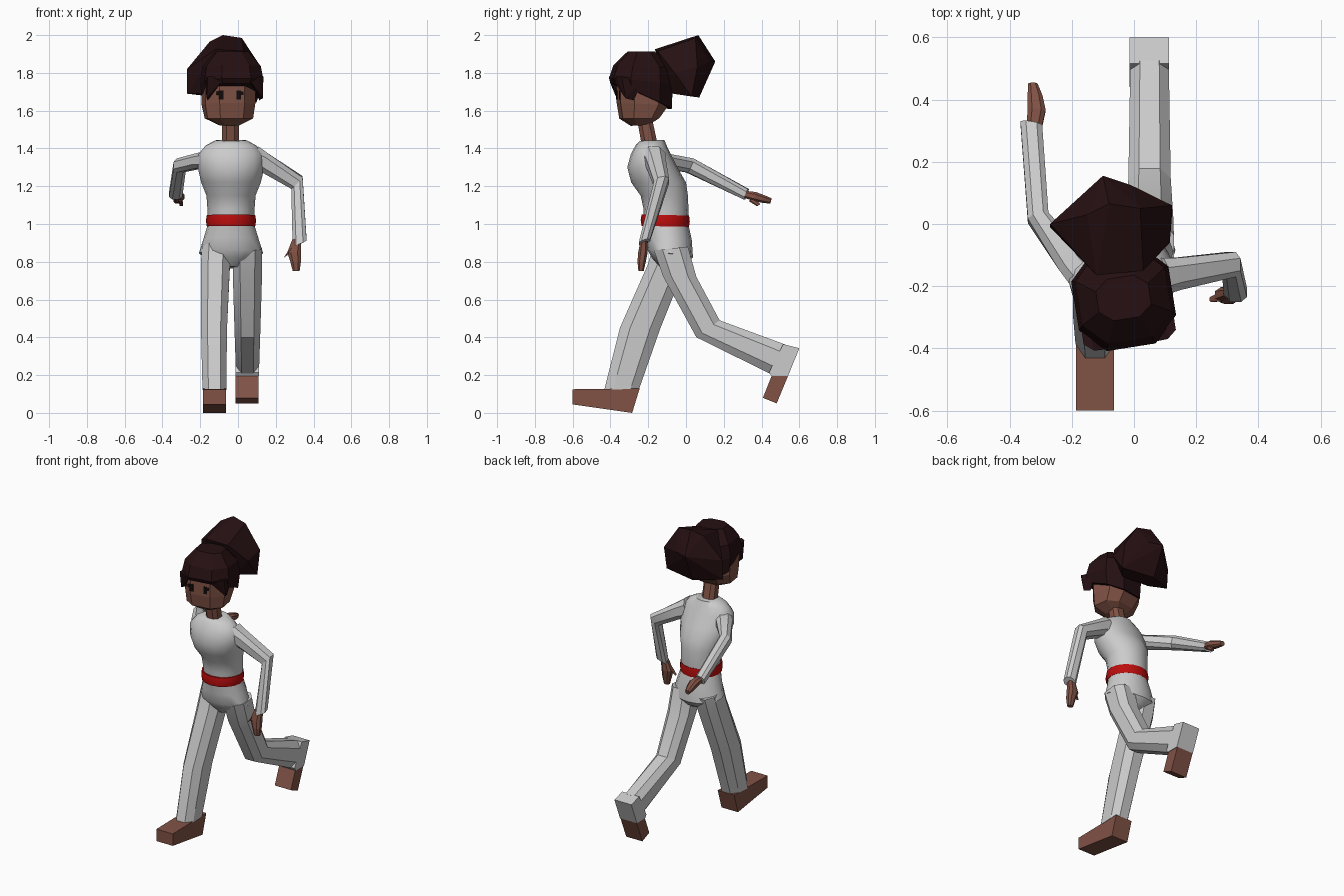
import bpy, bmesh, math
from mathutils import Vector, Matrix


def material(name, rgb):
    m = bpy.data.materials.new(name)
    m.diffuse_color = (*rgb, 1)
    return m


CLOTH = material("pale grey cloth", (0.6, 0.6, 0.6))
SKIN = material("brown skin", (0.22, 0.085, 0.06))
HAIR = material("dark brown hair", (0.019, 0.005, 0.006))
RED = material("red belt", (0.5, 0.004, 0.004))
DARK = material("black eyes", (0.006, 0.003, 0.003))

BOX = [(1, .5), (.5, 1), (-.5, 1), (-1, .5), (-1, -.5), (-.5, -1), (.5, -1), (1, -.5)]
ROUND = [(math.cos(i * math.pi / 8), math.sin(i * math.pi / 8)) for i in range(16)]


def finish(name, bm, mat, angle):
    bmesh.ops.recalc_face_normals(bm, faces=bm.faces)
    me = bpy.data.meshes.new(name)
    bm.to_mesh(me)
    bm.free()
    me.materials.append(mat)
    if angle:
        me.shade_smooth()
        me.set_sharp_from_angle(angle=math.radians(angle))
    ob = bpy.data.objects.new(name, me)
    bpy.context.collection.objects.link(ob)
    return ob


def loft(name, rings, mat, shape=BOX, angle=0):
    """Skin through rings given as (centre, u axis, v axis)."""
    bm = bmesh.new()
    loops = [[bm.verts.new(Vector(c) + a * Vector(u) + b * Vector(v)) for a, b in shape]
             for c, u, v in rings]
    n = len(shape)
    for p, q in zip(loops, loops[1:]):
        for i in range(n):
            j = (i + 1) % n
            bm.faces.new((p[i], p[j], q[j], q[i]))
    bm.faces.new(loops[0])
    bm.faces.new(loops[-1])
    return finish(name, bm, mat, angle)


def side_ring(xc, hw, front, back):
    """Ring from its half width and its front and back points in the side view."""
    f, b = Vector((xc, *front)), Vector((xc, *back))
    return (f + b) / 2, (hw, 0, 0), (b - f) / 2


def hull(name, points, mat):
    bm = bmesh.new()
    for p in points:
        bm.verts.new(p)
    res = bmesh.ops.convex_hull(bm, input=bm.verts)
    bmesh.ops.delete(bm, geom=[g for g in res["geom_interior"] if isinstance(g, bmesh.types.BMVert)],
                     context='VERTS')
    bmesh.ops.dissolve_limit(bm, angle_limit=0.03, verts=bm.verts, edges=bm.edges)
    return finish(name, bm, mat, 0)


def slab(name, x0, x1, profile, mat):
    return hull(name, [(x, y, z) for x in (x0, x1) for y, z in profile], mat)


def yaw(ob, x, y, degrees):
    ob.data.transform(Matrix.Translation((x, y, 0)) @ Matrix.Rotation(math.radians(degrees), 4, 'Z')
                      @ Matrix.Translation((-x, -y, 0)))


# Torso, belt and tunic hem
T = -.037
loft("torso", [side_ring(T, w, f, b) for w, f, b in [
    (.122, (-.222, 1.0), (.01, 1.0)),
    (.124, (-.225, 1.08), (.014, 1.06)),
    (.130, (-.24, 1.15), (.01, 1.15)),
    (.158, (-.29, 1.22), (.0, 1.22)),
    (.175, (-.311, 1.30), (-.04, 1.29)),
    (.172, (-.292, 1.37), (-.08, 1.37)),
    (.135, (-.265, 1.42), (-.10, 1.41)),
    (.085, (-.245, 1.44), (-.115, 1.445))]], CLOTH, ROUND, 45)
loft("belt", [side_ring(T, w, f, b) for w, f, b in [
    (.128, (-.235, .99), (.016, .985)),
    (.133, (-.24, 1.02), (.02, 1.015)),
    (.128, (-.235, 1.05), (.016, 1.045))]], RED, ROUND, 30)
loft("pelvis", [side_ring(T, w, f, b) for w, f, b in [
    (.122, (-.225, 1.0), (.012, 1.0)),
    (.145, (-.215, .93), (.03, .92)),
    (.170, (-.205, .865), (.037, .825)),
    (.115, (-.18, .82), (.01, .79)),
    (.05, (-.14, .775), (-.03, .765))]], CLOTH, ROUND, 35)

# Legs: one planted in front, one bent behind
loft("planted_leg", [side_ring(x, w, f, b) for x, w, f, b in [
    (-.115, .075, (-.17, .90), (.02, .86)),
    (-.12, .077, (-.20, .79), (-.01, .76)),
    (-.127, .069, (-.35, .45), (-.135, .45)),
    (-.125, .063, (-.433, .12), (-.247, .13))]], CLOTH, BOX, 25)
loft("bent_leg", [side_ring(x, w, f, b) for x, w, f, b in [
    (.05, .078, (-.17, .86), (.01, .88)),
    (.05, .077, (-.12, .72), (.055, .72)),
    (.05, .068, (.055, .40), (.178, .49)),
    (.05, .062, (.45, .205), (.525, .362))]], CLOTH, BOX, 25)

# Feet, the raised heel covered by the trouser cuff
slab("planted_foot", -.186, -.064,
     [(-.6, .045), (-.6, .125), (-.435, .12), (-.245, .13), (-.285, 0)], SKIN)
slab("raised_foot", -.012, .108, [(.407, .08), (.48, .05), (.54, .195), (.453, .195)], SKIN)
slab("raised_heel_cuff", -.014, .112, [(.453, .195), (.54, .195), (.60, .342), (.515, .364), (.44, .215)], CLOTH)

# Sleeves
loft("hanging_sleeve", [
    ((.08, -.17, 1.35), (0, .06, 0), (.03, 0, .06)),
    ((.14, -.16, 1.325), (0, .052, 0), (.02, 0, .048)),
    ((.312, -.13, 1.22), (0, .04, .008), (.03, 0, .03)),
    ((.326, -.22, .905), (0, .03, .01), (.037, 0, .012))], CLOTH, BOX, 25)
loft("swinging_sleeve", [
    ((-.13, -.20, 1.34), (.05, .03, 0), (0, 0, .05)),
    ((-.20, -.12, 1.335), (.042, .026, 0), (0, 0, .04)),
    ((-.308, .02, 1.31), (.033, .01, 0), (0, .015, .037)),
    ((-.33, .32, 1.157), (.035, -.006, 0), (0, .010, .028))], CLOTH, BOX, 25)

# Hands with thumbs
loft("hanging_hand", [
    ((.312, -.222, .92), (0, .017, 0), (.024, 0, 0)),
    ((.297, -.228, .85), (0, .025, 0), (.036, 0, 0)),
    ((.305, -.235, .80), (0, .022, 0), (.028, 0, 0)),
    ((.308, -.238, .75), (0, .014, 0), (.018, 0, 0))], SKIN)
loft("hanging_thumb", [
    ((.275, -.235, .865), (0, .013, 0), (.012, 0, .012)),
    ((.252, -.242, .828), (0, .009, 0), (.010, 0, .007))], SKIN)
loft("swinging_hand", [
    ((-.322, .30, 1.16), (.024, 0, 0), (0, .005, .017)),
    ((-.313, .365, 1.145), (.029, 0, 0), (0, .006, .024)),
    ((-.318, .41, 1.132), (.024, 0, 0), (0, .006, .020)),
    ((-.325, .45, 1.122), (.015, 0, 0), (0, .004, .014))], SKIN)
loft("swinging_thumb", [
    ((-.305, .345, 1.13), (.011, 0, 0), (0, .014, .008)),
    ((-.30, .385, 1.10), (.009, 0, 0), (0, .009, .006))], SKIN)

# Neck and head
loft("neck", [side_ring(-.04, .044, (-.235, 1.42), (-.15, 1.42)),
              side_ring(-.04, .044, (-.26, 1.56), (-.18, 1.56))], SKIN)
HX, HY, TURN = -.05, -.235, 9
yaw(loft("head", [side_ring(HX, w, f, b) for w, f, b in [
    (.05, (-.29, 1.52), (-.20, 1.525)),
    (.122, (-.345, 1.558), (-.15, 1.56)),
    (.134, (-.358, 1.64), (-.10, 1.63)),
    (.134, (-.358, 1.80), (-.12, 1.80))]], SKIN), HX, HY, TURN)

# Eyes with a lash at the outer end
for s, side in ((-1, "right"), (1, "left")):
    ex = HX - .012 + s * .046
    for part, dx, dz, w, h in (("eye", 0, 1.683, .012, .024), ("lash", s * .012, 1.693, .014, .009)):
        yaw(slab(f"{side}_{part}", ex + dx - w, ex + dx + w,
                 [(y, dz + k) for y in (-.361, -.356) for k in (-h, h)], DARK), HX, HY, TURN)

# Hair cap with low back, and side locks
CX = -.034
yaw(loft("hair_cap", [side_ring(CX, w, f, b) for w, f, b in [
    (.145, (-.385, 1.745), (-.085, 1.61)),
    (.158, (-.398, 1.77), (-.08, 1.74)),
    (.145, (-.375, 1.84), (-.09, 1.83)),
    (.085, (-.305, 1.912), (-.17, 1.912))]], HAIR), CX, HY, TURN)
for s, side in ((-1, "right"), (1, "left")):
    x = CX + s * .15
    yaw(hull(side + "_hair_lock", [
        (x, -.365, 1.78), (x, -.25, 1.76), (x - s * .03, -.39, 1.78), (x - s * .02, -.25, 1.76),
        (x - s * .07, -.392, 1.75), (x, -.345, 1.665), (x - s * .012, -.30, 1.655)], HAIR),
        CX, HY, TURN)

# Large faceted hair puff behind the cap
hull("hair_puff", [
    (-.08, .065, 2.0), (.02, .05, 1.985), (-.15, .03, 1.965), (-.12, -.165, 1.925), (.03, -.15, 1.915),
    (-.27, 0, 1.82), (-.27, -.01, 1.69), (.122, .06, 1.83), (.115, -.06, 1.80), (.122, .03, 1.675),
    (-.10, .155, 1.86), (-.01, .125, 1.86), (-.10, .07, 1.67), (-.16, -.06, 1.69),
    (.03, -.07, 1.69), (-.06, -.12, 1.80)], HAIR)
